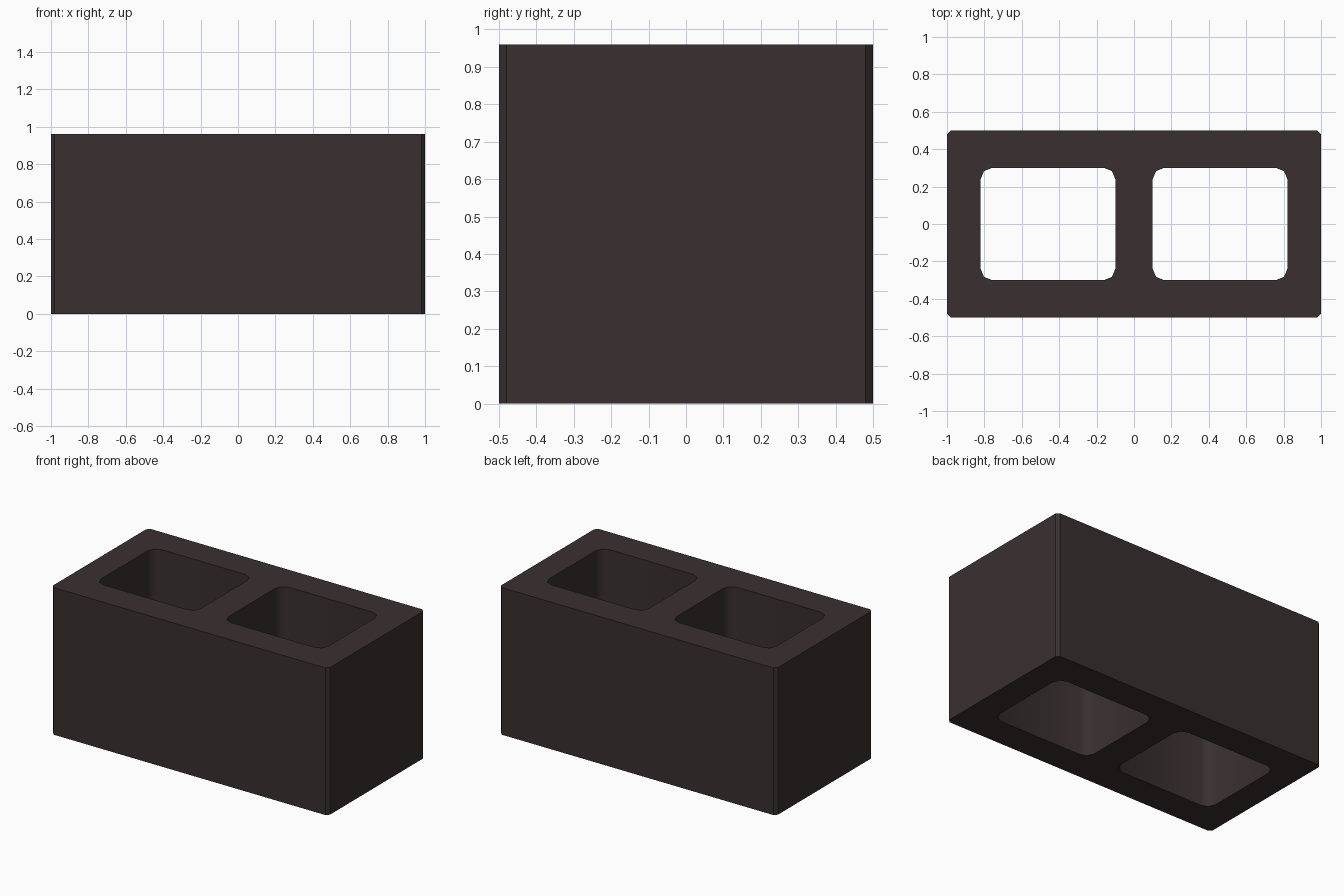
import bpy, bmesh, math

if "Cube" in bpy.data.objects:
    bpy.data.objects.remove(bpy.data.objects["Cube"])

HEIGHT = 0.96


def rounded_rect(cx, hx, hy, r, segs):
    """Outline of a rectangle with rounded (or chamfered, segs=1) corners."""
    pts = []
    for i, (sx, sy) in enumerate([(1, 1), (-1, 1), (-1, -1), (1, -1)]):
        for k in range(segs + 1):
            a = math.pi / 2 * (i + k / segs)
            pts.append((cx + sx * (hx - r) + r * math.cos(a),
                        sy * (hy - r) + r * math.sin(a)))
    return pts


bm = bmesh.new()

# Block outline and the two hollow cores
edges = []
for outline in (rounded_rect(0, 1.0, 0.5, 0.02, 1),
                rounded_rect(-0.46, 0.36, 0.30, 0.06, 2),
                rounded_rect(0.46, 0.36, 0.30, 0.06, 2)):
    verts = [bm.verts.new((x, y, 0)) for x, y in outline]
    for i, v in enumerate(verts):
        edges.append(bm.edges.new((v, verts[(i + 1) % len(verts)])))
bmesh.ops.triangle_fill(bm, edges=edges, use_beauty=True)

# Raise the outline to full height
ext = bmesh.ops.extrude_face_region(bm, geom=bm.faces[:], use_keep_orig=True)
top = [g for g in ext["geom"] if isinstance(g, bmesh.types.BMVert)]
bmesh.ops.translate(bm, verts=top, vec=(0, 0, HEIGHT))
bmesh.ops.recalc_face_normals(bm, faces=bm.faces[:])

# Core walls are smooth, everything else is flat
for f in bm.faces:
    c = f.calc_center_median()
    f.smooth = abs(f.normal.z) < 0.5 and abs(c.x) < 0.9 and abs(c.y) < 0.4
for e in bm.edges:
    if len(e.link_faces) == 2 and e.calc_face_angle() > math.radians(60):
        e.smooth = False

mesh = bpy.data.meshes.new("hollow_block")
bm.to_mesh(mesh)
bm.free()

mat = bpy.data.materials.new("dark brown concrete")
mat.diffuse_color = (0.042, 0.029, 0.030, 1)
mat.use_nodes = True
mat.node_tree.nodes["Principled BSDF"].inputs["Base Color"].default_value = mat.diffuse_color
mesh.materials.append(mat)
bpy.context.collection.objects.link(bpy.data.objects.new("hollow_block", mesh))
